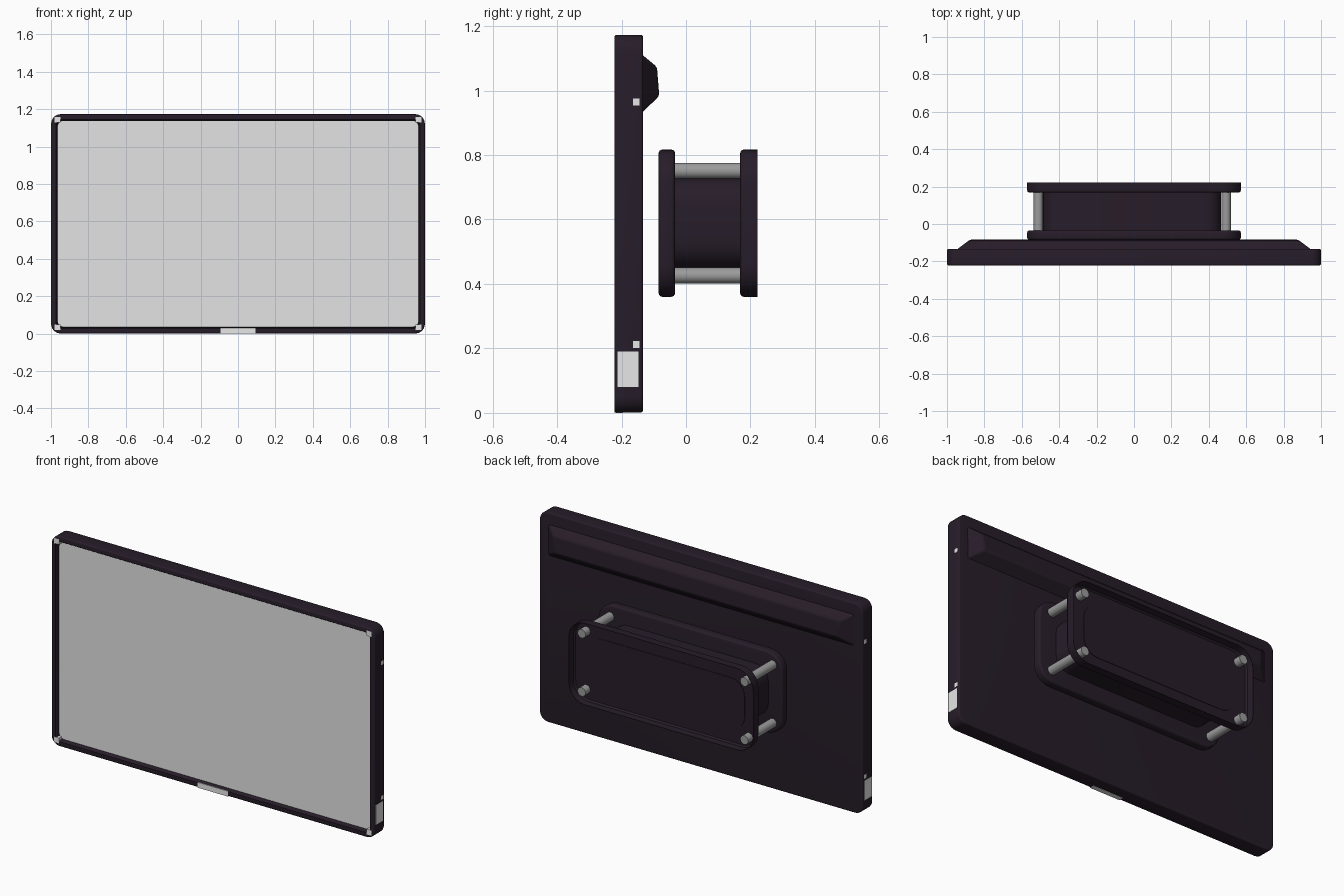
import bpy, bmesh, math
from mathutils import Matrix

if "Cube" in bpy.data.objects:
    bpy.data.objects.remove(bpy.data.objects["Cube"])


def material(name, rgb):
    m = bpy.data.materials.new(name)
    m.diffuse_color = (*rgb, 1)
    m.use_nodes = True
    m.node_tree.nodes["Principled BSDF"].inputs["Base Color"].default_value = m.diffuse_color
    return m


DARK = material("dark casing", (0.02, 0.012, 0.022))
SCREEN = material("screen grey", (0.77, 0.77, 0.77))
WHITE = material("pale plates", (0.82, 0.82, 0.82))
METAL = material("rod metal", (0.33, 0.33, 0.33))


def finish(bm, name, mat):
    bmesh.ops.recalc_face_normals(bm, faces=bm.faces)
    me = bpy.data.meshes.new(name)
    bm.to_mesh(me)
    bm.free()
    me.materials.append(mat)
    ob = bpy.data.objects.new(name, me)
    bpy.context.collection.objects.link(ob)
    bpy.ops.object.select_all(action='DESELECT')
    ob.select_set(True)
    bpy.context.view_layer.objects.active = ob
    bpy.ops.object.shade_smooth_by_angle(angle=math.radians(32))
    return ob


def ring(x0, x1, z0, z1, r, n=6):
    """Rounded rectangle outline in x and z."""
    pts = []
    for cx, cz, a0 in ((x1 - r, z1 - r, 0), (x0 + r, z1 - r, 90),
                       (x0 + r, z0 + r, 180), (x1 - r, z0 + r, 270)):
        for i in range(n + 1):
            a = math.radians(a0 + 90 * i / n)
            pts.append((cx + r * math.cos(a), cz + r * math.sin(a)))
    return pts


def loft(name, sections, x0, x1, z0, z1, r, mat):
    """Skin rounded rectangles; each section is (y, inset)."""
    bm = bmesh.new()
    loops = []
    for y, d in sections:
        pts = ring(x0 + d, x1 - d, z0 + d, z1 - d, max(r - d, 0.012))
        loops.append([bm.verts.new((x, y, z)) for x, z in pts])
    n = len(loops[0])
    for a, b in zip(loops, loops[1:]):
        for i in range(n):
            j = (i + 1) % n
            bm.faces.new((a[i], a[j], b[j], b[i]))
    bm.faces.new(loops[0])
    bm.faces.new(loops[-1])
    return finish(bm, name, mat)


def rounded(y, b, towards, opening):
    """Quarter-round edge sections starting (or ending) at the flat face y."""
    s = []
    for i in range(5):
        a = math.radians(90 * i / 4)
        s.append((y + towards * b * (1 - math.cos(a)), b * (1 - math.sin(a))))
    return s if opening else s[::-1]


def box(name, x0, x1, y0, y1, z0, z1, mat):
    bm = bmesh.new()
    bmesh.ops.create_cube(bm, size=1)
    bmesh.ops.scale(bm, vec=(x1 - x0, y1 - y0, z1 - z0), verts=bm.verts)
    bmesh.ops.translate(bm, vec=((x0 + x1) / 2, (y0 + y1) / 2, (z0 + z1) / 2), verts=bm.verts)
    return finish(bm, name, mat)


# Display body with a recessed front and softened edges
loft("display_body",
     [(-0.197, 0.034), (-0.216, 0.031), (-0.222, 0.027)] + rounded(-0.222, 0.008, 1, True)
     + rounded(-0.133, 0.008, -1, False), -0.999, 0.999, 0.001, 1.173, 0.05, DARK)
loft("screen", [(-0.201, 0), (-0.195, 0)], -0.965, 0.965, 0.036, 1.138, 0.035, SCREEN)

# Tapered ridge across the upper back
bm = bmesh.new()
base = [(-0.138, 1.113, 0.95), (-0.09, 1.073, 0.885), (-0.083, 0.983, 0.875), (-0.138, 0.93, 0.95)]
left = [bm.verts.new((-x, y, z)) for y, z, x in base]
right = [bm.verts.new((x, y, z)) for y, z, x in base]
bm.faces.new(left)
bm.faces.new(right)
for i in range(4):
    j = (i + 1) % 4
    bm.faces.new((left[i], left[j], right[j], right[i]))
ridge = finish(bm, "back_ridge", DARK)
bev = ridge.modifiers.new("soft edges", 'BEVEL')
bev.width, bev.segments = 0.008, 2

# Bottom centre plate
box("bottom_plate", -0.093, 0.093, -0.2225, -0.195, 0.0, 0.03, WHITE)

# Corner markers, side ports and side studs, on both sides
for s, side in ((-1, "left"), (1, "right")):
    for z, level in ((0.033, "lower"), (1.143, "upper")):
        box(f"corner_marker_{side}_{level}", s * 0.965 - 0.015, s * 0.965 + 0.015,
            -0.2225, -0.197, z - 0.015, z + 0.015, WHITE)
    xa, xb = sorted((s * 0.994, s * 1.0))
    box(f"side_port_{side}", xa, xb, -0.212, -0.148, 0.08, 0.19, WHITE)
    for z, level in ((0.212, "lower"), (0.965, "upper")):
        box(f"side_stud_{side}_{level}", xa, xb, -0.165, -0.144, z - 0.011, z + 0.011, WHITE)

# Mount: inner plate, open-backed outer plate, core block
loft("mount_inner_plate",
     rounded(-0.085, 0.012, 1, True) + rounded(-0.034, 0.012, -1, False),
     -0.571, 0.571, 0.36, 0.817, 0.1, DARK)
loft("mount_outer_plate",
     rounded(0.168, 0.012, 1, True) + [(0.222, 0), (0.222, 0.002), (0.184, 0.004), (0.175, 0.012)],
     -0.571, 0.571, 0.36, 0.817, 0.1, DARK)
loft("mount_core", [(-0.05, 0), (0.178, 0)], -0.486, 0.466, 0.447, 0.73, 0.085, DARK)

# Four rods tying the plates together
for x in (-0.512, 0.493):
    for z in (0.426, 0.751):
        bm = bmesh.new()
        bmesh.ops.create_cone(bm, cap_ends=True, segments=20, radius1=0.0245, radius2=0.0245,
                              depth=0.27,
                              matrix=Matrix.Translation((x, 0.083, z)) @ Matrix.Rotation(math.pi / 2, 4, 'X'))
        finish(bm, f"mount_rod_{'left' if x < 0 else 'right'}_{'low' if z < 0.6 else 'high'}", METAL)
